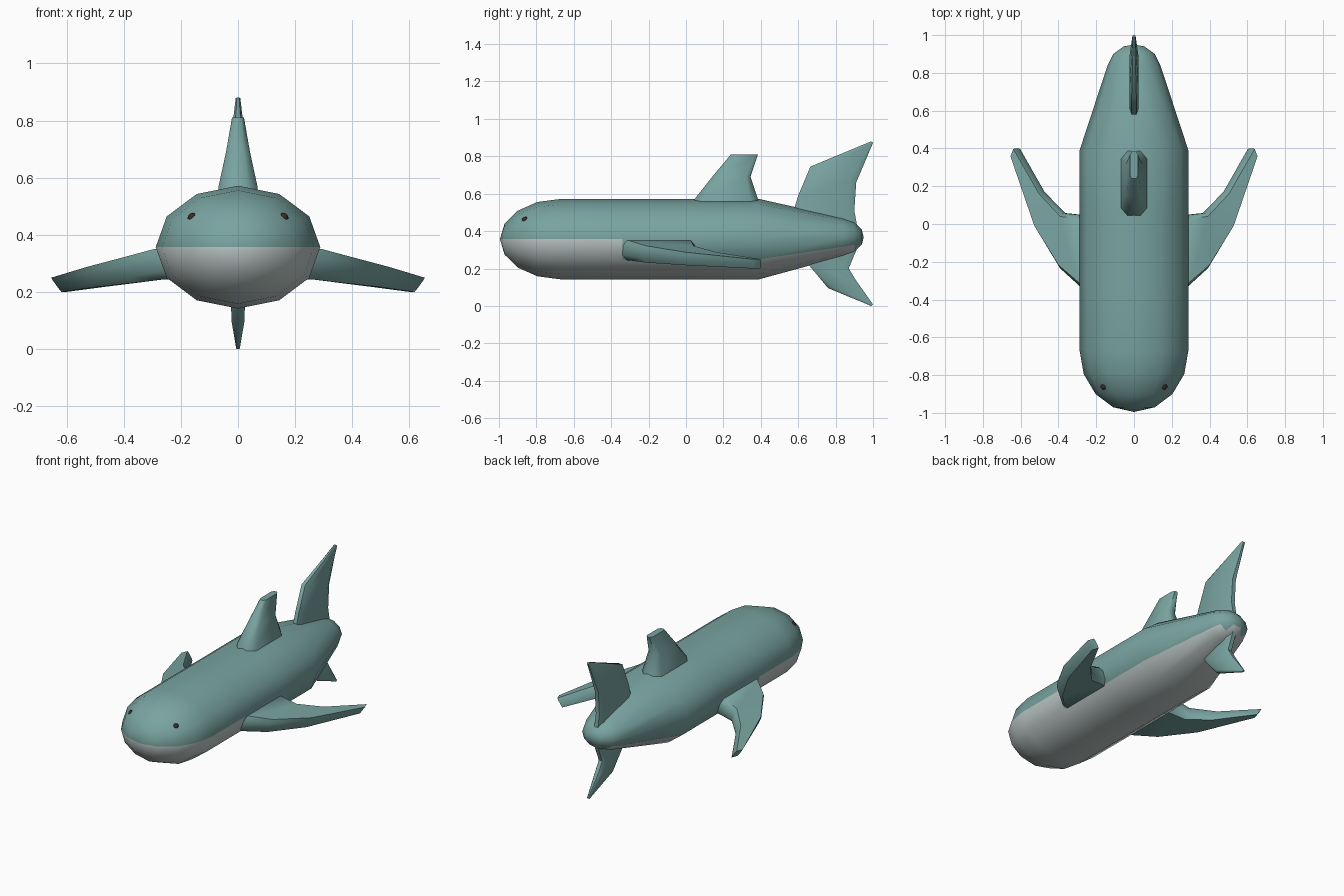
import bpy, bmesh, math
from mathutils import Vector

if "Cube" in bpy.data.objects:
    bpy.data.objects.remove(bpy.data.objects["Cube"])


def material(name, rgb):
    m = bpy.data.materials.new(name)
    m.diffuse_color = (*rgb, 1)
    m.use_nodes = True
    m.node_tree.nodes["Principled BSDF"].inputs["Base Color"].default_value = m.diffuse_color
    return m


TEAL = material("teal skin", (0.19, 0.37, 0.355))
PALE = material("pale belly", (0.50, 0.57, 0.56))
DARK = material("dark brown eye", (0.045, 0.022, 0.02))


def loft(name, rings, mats, angle, tips=None, rule=None):
    """Skin a list of equal-length rings, closing the ends with caps or tip points."""
    bm = bmesh.new()
    vs = [[bm.verts.new(p) for p in r] for r in rings]
    n = len(vs[0])
    for a, b in zip(vs, vs[1:]):
        for i in range(n):
            j = (i + 1) % n
            bm.faces.new((a[i], a[j], b[j], b[i]))
    if tips:
        for ring, tip in ((vs[0], tips[0]), (vs[-1], tips[1])):
            t = bm.verts.new(tip)
            for i in range(n):
                bm.faces.new((ring[i], ring[(i + 1) % n], t))
    else:
        bm.faces.new(vs[0])
        bm.faces.new(vs[-1])
    bmesh.ops.recalc_face_normals(bm, faces=bm.faces)
    if rule:
        for f in bm.faces:
            f.material_index = rule(f.calc_center_median())
    me = bpy.data.meshes.new(name)
    bm.to_mesh(me)
    bm.free()
    ob = bpy.data.objects.new(name, me)
    bpy.context.collection.objects.link(ob)
    for m in mats:
        me.materials.append(m)
    smooth(ob, angle)
    return ob


def smooth(ob, angle):
    bpy.ops.object.select_all(action='DESELECT')
    ob.select_set(True)
    bpy.context.view_layer.objects.active = ob
    bpy.ops.object.shade_smooth_by_angle(angle=math.radians(angle))


# Body: twelve-sided capsule with a tapered tail
def body_ring(y, rx, rz, z):
    return [Vector((rx * math.cos(math.radians(30 * i)), y,
                    z + rz * math.sin(math.radians(30 * i)))) for i in range(12)]


RX, RZ, CZ = 0.288, 0.215, 0.357
stations = []
for deg in (22.5, 45, 67.5):
    s, c = math.sin(math.radians(deg)), math.cos(math.radians(deg))
    stations.append((-0.67 - 0.325 * c, RX * s, RZ * s, CZ))
for y in (-0.67, -0.34, 0.04, 0.39):
    stations.append((y, RX, RZ, CZ))
stations += [(0.84, 0.14, 0.103, 0.368), (0.90, 0.11, 0.08, 0.368),
             (0.94, 0.055, 0.04, 0.368)]


def belly_rule(c):
    # The belly line drops by one side of the body behind the shoulder
    limit = CZ
    if c.y > -0.34:
        r = RZ if c.y < 0.39 else RZ - (c.y - 0.39) * 0.25
        limit = CZ - 0.5 * r
        if c.y > 0.39:
            limit += 0.008
    return 1 if c.z < limit else 0


loft("body", [body_ring(*s) for s in stations], [TEAL, PALE], 40,
     tips=((0, -0.995, CZ), (0, 0.95, 0.368)), rule=belly_rule)


# Upright fins: chamfered sections given as front (y, z), back (y, z), half width
def upright_section(front, back, hw, cut=0.12):
    f, b = Vector((0, *front)), Vector((0, *back))
    half = [(0, 0.5), (cut, 1), (1 - cut, 1), (1, 0.5)]
    side = [f.lerp(b, u) + Vector((hw * w, 0, 0)) for u, w in half]
    return side + [Vector((-p.x, p.y, p.z)) for p in reversed(side)]


upright_fins = {
    "dorsal_fin": [((0.04, 0.53), (0.39, 0.53), 0.07),
                   ((0.045, 0.57), (0.385, 0.57), 0.068),
                   ((0.14, 0.69), (0.345, 0.69), 0.042),
                   ((0.24, 0.81), (0.385, 0.81), 0.021)],
    "upper_tail_fin": [((0.56, 0.46), (0.92, 0.40), 0.025),
                       ((0.60, 0.59), (0.90, 0.51), 0.025),
                       ((0.665, 0.745), (0.91, 0.66), 0.025),
                       ((0.99, 0.88), (1.0, 0.872), 0.008)],
    "lower_tail_fin": [((0.60, 0.29), (0.92, 0.32), 0.025),
                       ((0.66, 0.215), (0.87, 0.20), 0.025),
                       ((0.76, 0.095), (0.91, 0.135), 0.023),
                       ((0.99, 0.0), (1.0, 0.008), 0.006)],
}
for name, sections in upright_fins.items():
    loft(name, [upright_section(*s) for s in sections], [TEAL], 50)


# Side fins: swept-back sections as front (x, y), back (x, y), top z, thickness, inward lean
def side_section(front, back, top, thick, lean, side):
    f, b = Vector((*front, top)), Vector((*back, top))
    down = Vector((-lean, 0, -thick))
    pts = [f.lerp(b, 0.06), f.lerp(b, 0.94), b + down * 0.25, b + down * 0.75,
           f.lerp(b, 0.94) + down, f.lerp(b, 0.06) + down, f + down * 0.75, f + down * 0.25]
    return [Vector((p.x * side, p.y, p.z)) for p in pts]


side_fin = [((0.25, -0.36), (0.25, 0.04), 0.355, 0.11, 0.03),
            ((0.295, -0.33), (0.295, 0.048), 0.35, 0.106, 0.034),
            ((0.40, -0.235), (0.39, 0.058), 0.322, 0.09, 0.035),
            ((0.53, -0.02), (0.50, 0.17), 0.288, 0.07, 0.035),
            ((0.655, 0.355), (0.638, 0.40), 0.25, 0.05, 0.036)]
for label, side in (("right", 1), ("left", -1)):
    loft(label + "_side_fin", [side_section(*s, side) for s in side_fin], [TEAL], 50)
    # Eyes
    bpy.ops.mesh.primitive_uv_sphere_add(segments=10, ring_count=6, radius=0.018,
                                         location=(0.159 * side, -0.86, 0.459))
    eye = bpy.context.object
    eye.name = label + "_eye"
    eye.data.materials.append(DARK)
    smooth(eye, 40)
